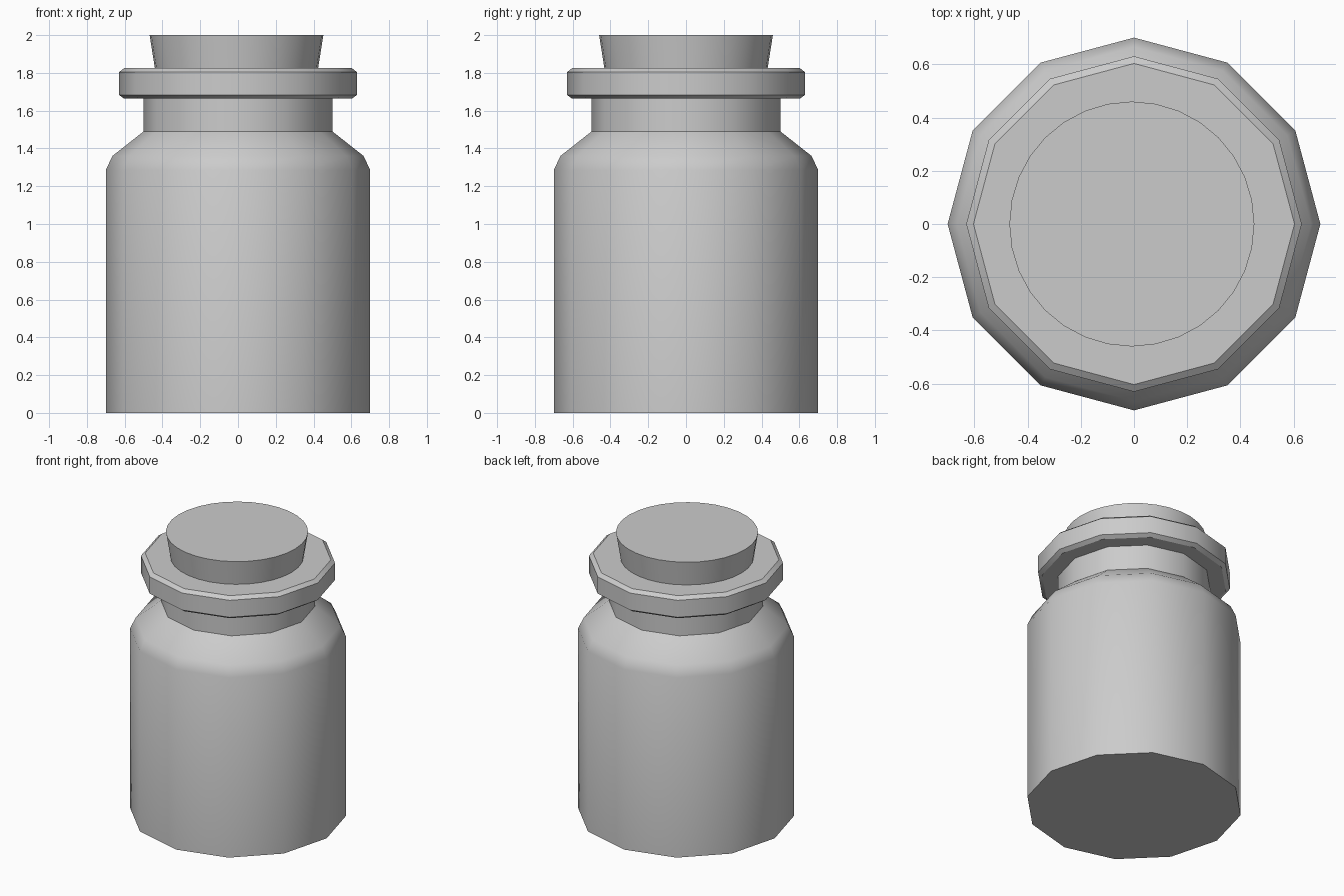
import bpy, bmesh, math

if "Cube" in bpy.data.objects:
    bpy.data.objects.remove(bpy.data.objects["Cube"])

grey = bpy.data.materials.new("plain_grey")
grey.diffuse_color = (0.6, 0.6, 0.6, 1)
grey.use_nodes = True
grey.node_tree.nodes["Principled BSDF"].inputs["Base Color"].default_value = grey.diffuse_color


def lathe(name, profile, sides, centre_x=0.0):
    """Revolve (radius, height) points around z and cap both ends."""
    bm = bmesh.new()
    rings = []
    for r, z in profile:
        rings.append([bm.verts.new((centre_x + r * math.cos(2 * math.pi * i / sides),
                                    r * math.sin(2 * math.pi * i / sides), z))
                      for i in range(sides)])
    for a, b in zip(rings, rings[1:]):
        for i in range(sides):
            j = (i + 1) % sides
            bm.faces.new((a[i], a[j], b[j], b[i]))
    bm.faces.new(rings[0][::-1])
    bm.faces.new(rings[-1])
    mesh = bpy.data.meshes.new(name)
    bm.to_mesh(mesh)
    bm.free()
    obj = bpy.data.objects.new(name, mesh)
    bpy.context.collection.objects.link(obj)
    mesh.materials.append(grey)
    bpy.ops.object.select_all(action='DESELECT')
    obj.select_set(True)
    bpy.context.view_layer.objects.active = obj
    bpy.ops.object.shade_smooth_by_angle(angle=math.radians(35))
    return obj


# Twelve-sided jar: body, shoulder, neck and bevelled lip
lathe("jar", [(0.70, 0), (0.70, 1.285), (0.665, 1.36), (0.50, 1.49), (0.50, 1.664),
              (0.603, 1.664), (0.63, 1.683), (0.63, 1.804), (0.603, 1.825)], 12)

# Tapered round stopper, set slightly off centre
lathe("stopper", [(0.425, 1.78), (0.46, 2.0)], 32, centre_x=-0.008)
